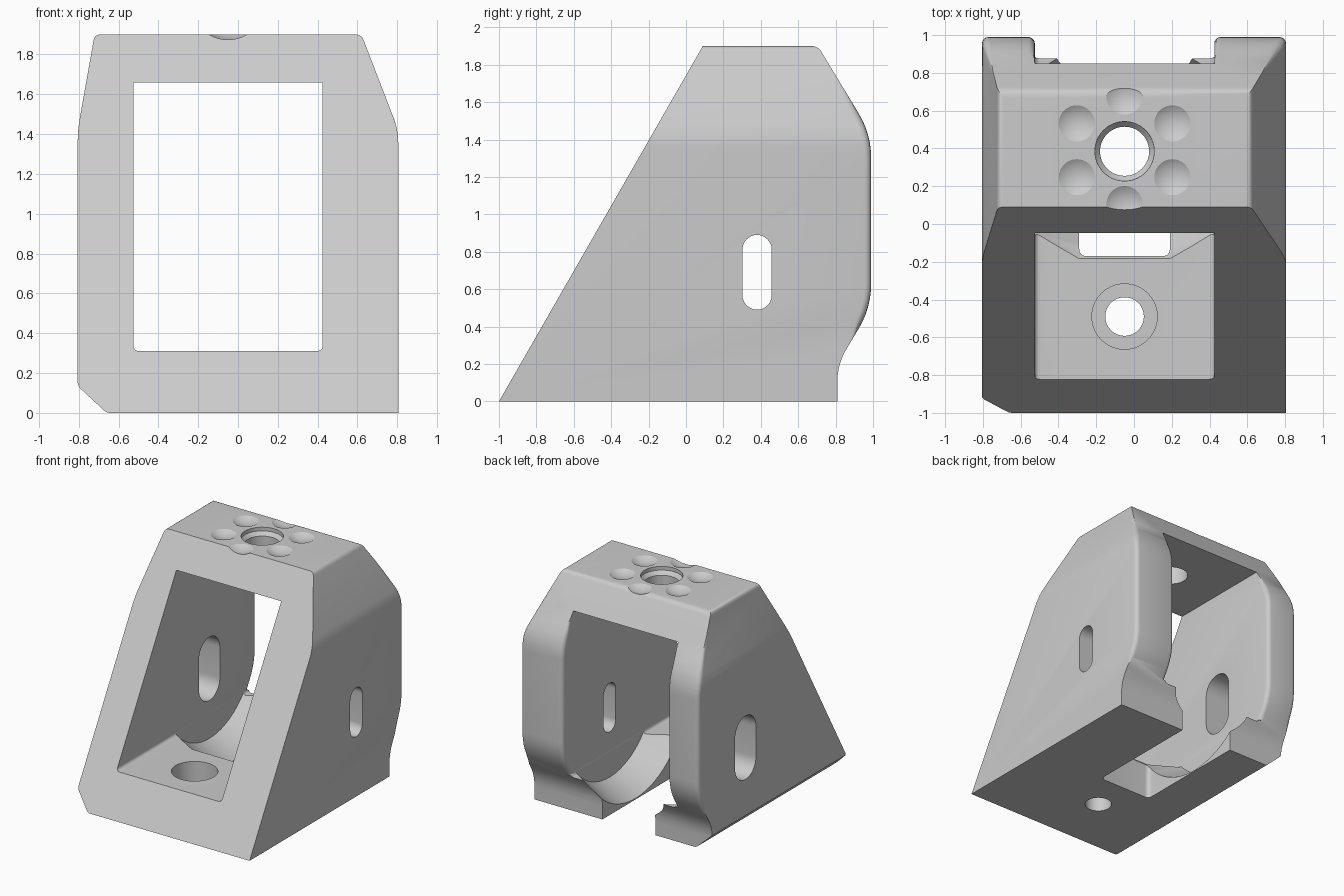
import bpy, bmesh, math
from mathutils import Vector, Matrix

if "Cube" in bpy.data.objects:
    bpy.data.objects.remove(bpy.data.objects["Cube"])

CX = -0.05                 # centre line of the cradle
AXLE = (0.38, 0.69)        # y, z of the side slots and wheel recess
TOP = 1.9
AXES = {"x": Matrix(((0, 0, 1), (1, 0, 0), (0, 1, 0))),
        "y": Matrix(((1, 0, 0), (0, 0, 1), (0, 1, 0))),
        "z": Matrix.Identity(3)}


def rounded(points):
    """Outline from (a, b, radius) corners, each rounded with a short curve."""
    out = []
    for i, (a, b, r) in enumerate(points):
        p = Vector((a, b))
        if r == 0:
            out.append(p)
            continue
        before = (Vector(points[i - 1][:2]) - p).normalized() * r + p
        after = (Vector(points[(i + 1) % len(points)][:2]) - p).normalized() * r + p
        for k in range(7):
            t = k / 6
            out.append(before * (1 - t) ** 2 + p * 2 * t * (1 - t) + after * t ** 2)
    return out


def to_object(name, bm):
    bmesh.ops.recalc_face_normals(bm, faces=bm.faces)
    mesh = bpy.data.meshes.new(name)
    bm.to_mesh(mesh)
    bm.free()
    obj = bpy.data.objects.new(name, mesh)
    bpy.context.collection.objects.link(obj)
    return obj


def prism(name, outline, axis, start, end):
    """Extrude a flat outline along one axis."""
    bm = bmesh.new()
    face = bm.faces.new([bm.verts.new(AXES[axis] @ Vector((p[0], p[1], start))) for p in outline])
    new = bmesh.ops.extrude_face_region(bm, geom=[face])["geom"]
    shift = AXES[axis] @ Vector((0, 0, end - start))
    bmesh.ops.translate(bm, vec=shift, verts=[v for v in new if isinstance(v, bmesh.types.BMVert)])
    return to_object(name, bm)


def turned(name, profile, axis, centre, steps=64):
    """Closed solid turned about an axis from (radius, position) pairs."""
    bm = bmesh.new()
    rings = []
    for r, h in profile:
        angles = [math.tau * k / steps for k in range(steps)]
        rings.append([bm.verts.new(AXES[axis] @ Vector(
            (centre[0] + r * math.cos(t), centre[1] + r * math.sin(t), h))) for t in angles])
    for low, high in zip(rings, rings[1:]):
        for k in range(steps):
            n = (k + 1) % steps
            bm.faces.new((low[k], low[n], high[n], high[k]))
    bm.faces.new(rings[0])
    bm.faces.new(rings[-1])
    return to_object(name, bm)


def combine(target, tool, operation="DIFFERENCE"):
    mod = target.modifiers.new("cut", "BOOLEAN")
    mod.operation, mod.solver, mod.object = operation, "EXACT", tool
    bpy.context.view_layer.objects.active = target
    bpy.ops.object.modifier_apply(modifier=mod.name)
    bpy.data.objects.remove(tool)


def slot(half_width, half_height):
    """Upright slot outline around the axle."""
    out = []
    for k in range(34):
        t = math.pi * (k if k < 17 else k - 1) / 16
        lift = (half_height - half_width) * (1 if k < 17 else -1)
        out.append((AXLE[0] + half_width * math.cos(t), AXLE[1] + lift + half_width * math.sin(t)))
    return out


# Outer body: side silhouette crossed with front silhouette
side = [(-1, 0, 0), (0.81, 0, 0), (0.81, 0.2, 0.09), (0.99, 0.5, 0.13),
        (0.99, 1.43, 0.13), (0.705, TOP, 0.035), (0.09, TOP, 0)]
front = [(-0.66, 0, 0.02), (0.805, 0, 0), (0.805, 1.42, 0.07), (0.62, TOP, 0.03),
         (-0.72, TOP, 0.03), (-0.805, 1.42, 0.07), (-0.805, 0.135, 0.02)]
body = prism("bracket_body", rounded(side), "x", -1, 1)
combine(body, prism("front_shape", rounded(front), "y", -1.2, 1.2), "INTERSECT")

# Window running from the sloped front to the open back
window = [(-0.525, 0.31, 0.03), (0.425, 0.31, 0.03), (0.425, 1.66, 0), (-0.525, 1.66, 0)]
combine(body, prism("window", rounded(window), "y", -1.3, 1.3))

# Soft rims along the back of both side walls
bm = bmesh.new()
bm.from_mesh(body.data)
bmesh.ops.remove_doubles(bm, verts=bm.verts, dist=0.0005)
rims = []
for e in bm.edges:
    a, b = (v.co for v in e.verts)
    if len(e.link_faces) != 2 or min(a.y, b.y) < 0.8 or min(a.z, b.z) < 0.32 or max(a.z, b.z) > 1.655:
        continue
    along = (b - a).normalized()
    if abs(along.x) < 0.4 and e.calc_face_angle(0) > 0.8:
        rims.append(e)
bmesh.ops.bevel(bm, geom=rims, offset=0.035, segments=4, profile=0.5, affect="EDGES")
bm.to_mesh(body.data)
bm.free()

# Wheel recess: flares toward the middle, with an open gap in the floor
recess = [(0.57, -0.524), (0.68, -0.29), (0.68, 0.19), (0.57, 0.424)]
combine(body, turned("recess", recess, "x", AXLE, 96))
gap = [(-0.29, -0.17, 0.04), (0.19, -0.17, 0.04), (0.19, 1.2, 0), (-0.29, 1.2, 0)]
combine(body, prism("gap", rounded(gap), "z", -0.1, 0.6))

# Axle slots, the right one larger
combine(body, prism("left_slot", slot(0.078, 0.2), "x", 0.3, 1))
combine(body, prism("right_slot", slot(0.135, 0.26), "x", -1, -0.4))

# Countersunk top hole and counterbored floor hole
top_hole = [(0.13, 1.5), (0.13, TOP - 0.06), (0.157, TOP - 0.03), (0.157, TOP + 0.1)]
combine(body, turned("top_hole", top_hole, "z", (CX, 0.385)))
floor_hole = [(0.102, -0.1), (0.102, 0.12), (0.173, 0.12), (0.173, 0.5)]
combine(body, turned("floor_hole", floor_hole, "z", (CX, -0.49)))

# Ring of six shallow dimples on the top
for k in range(6):
    t = math.radians(30 + 60 * k)
    bm = bmesh.new()
    place = Matrix.Translation((CX + 0.292 * math.cos(t), 0.39 + 0.285 * math.sin(t), TOP + 0.15))
    bmesh.ops.create_uvsphere(bm, u_segments=40, v_segments=40, radius=0.178, matrix=place)
    combine(body, to_object("dimple", bm))

# One grey for the whole part
grey = bpy.data.materials.new("light_grey")
grey.use_nodes = True
colour = (0.6, 0.6, 0.6, 1)
grey.diffuse_color = colour
grey.node_tree.nodes["Principled BSDF"].inputs["Base Color"].default_value = colour
body.data.materials.clear()
body.data.materials.append(grey)

bpy.ops.object.select_all(action="DESELECT")
body.select_set(True)
bpy.context.view_layer.objects.active = body
bpy.ops.object.shade_smooth_by_angle(angle=math.radians(32))
